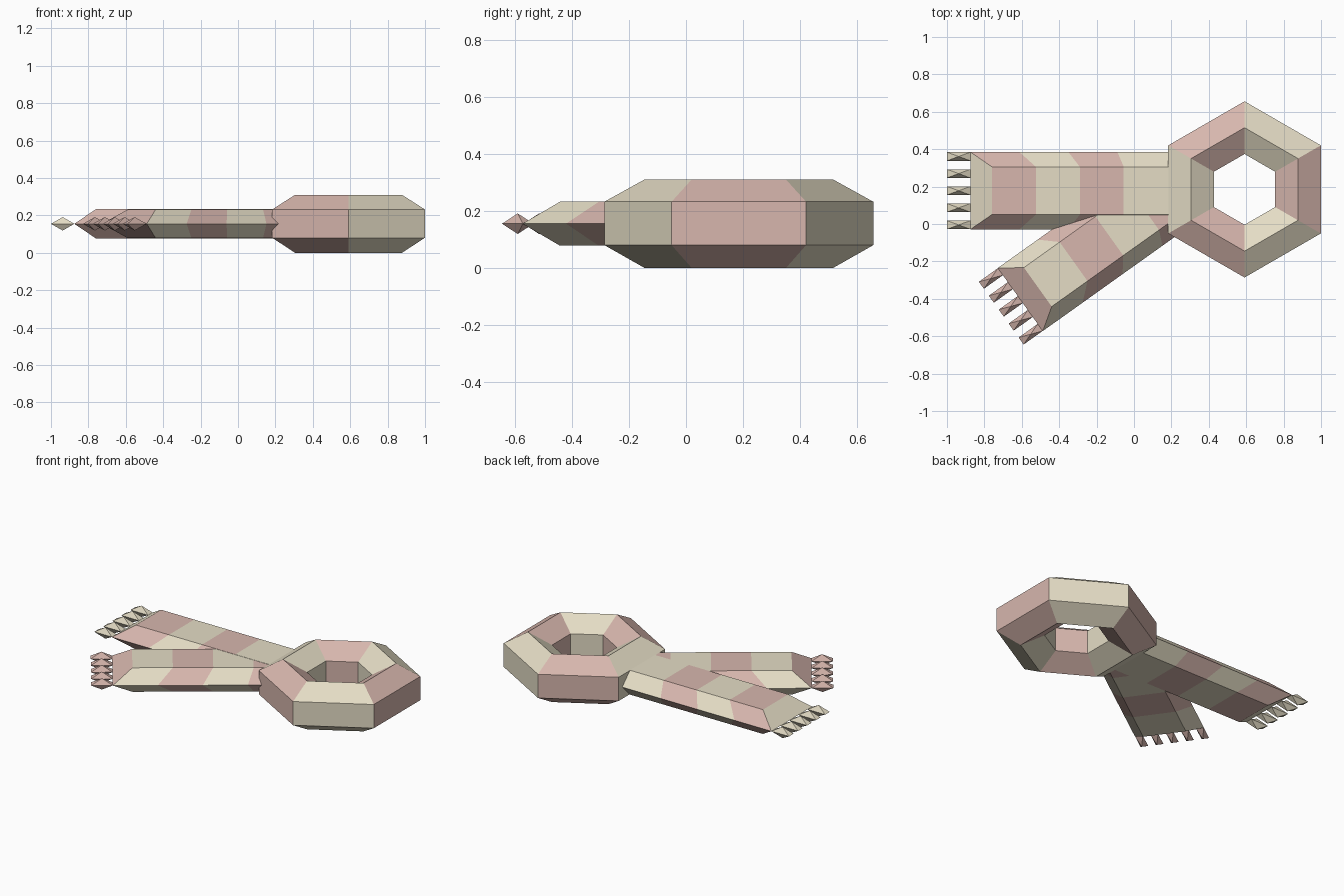
import bpy, bmesh, math
from mathutils import Matrix, Vector

if "Cube" in bpy.data.objects:
    bpy.data.objects.remove(bpy.data.objects["Cube"])

ZM = 0.155  # mid height of the scarf


def material(name, rgb):
    m = bpy.data.materials.new(name)
    m.diffuse_color = (*rgb, 1)
    m.use_nodes = True
    m.node_tree.nodes["Principled BSDF"].inputs["Base Color"].default_value = m.diffuse_color
    return m


MATS = [material("cream", (0.78, 0.72, 0.56)), material("dusty_pink", (0.68, 0.47, 0.42))]


def finish(bm, name, matrix=Matrix()):
    bmesh.ops.recalc_face_normals(bm, faces=bm.faces)
    me = bpy.data.meshes.new(name)
    bm.to_mesh(me)
    bm.free()
    for m in MATS:
        me.materials.append(m)
    ob = bpy.data.objects.new(name, me)
    ob.matrix_world = matrix
    bpy.context.collection.objects.link(ob)
    return ob


def face(bm, verts, mat):
    bm.faces.new(verts).material_index = mat


def neck_loop():
    # six-sided ring with six-sided section, alternating colours
    bm = bmesh.new()
    section = [(0.471, 0.08), (0.471, 0.232), (0.33, 0.31),
               (0.189, 0.232), (0.189, 0.08), (0.33, 0.0)]
    rings = []
    for i in range(6):
        a = math.radians(90 + 60 * i)
        rings.append([bm.verts.new((r * math.cos(a), r * math.sin(a), z)) for r, z in section])
    for i in range(6):
        a, b = rings[i], rings[(i + 1) % 6]
        for j in range(6):
            k = (j + 1) % 6
            face(bm, (a[j], b[j], b[k], a[k]), (i + 1) % 2)
    finish(bm, "neck_loop", Matrix.Translation((0.591, 0.185, 0)))


def tail(name, end, angle, end_mat, half_h, last):
    # local x runs from the fringed end towards the neck loop
    place = Matrix.Translation((*end, ZM)) @ Matrix.Rotation(math.radians(angle), 4, 'Z')
    bm = bmesh.new()
    rows = []
    for i in range(5):
        um, ut = 0.262 * i, 0.115 + 0.235 * i
        if i == 4:
            um = ut = last
        rows.append([bm.verts.new(p) for p in (
            (um, -0.207, 0), (ut, -0.128, half_h), (ut, 0.128, half_h),
            (um, 0.207, 0), (ut, 0.128, -half_h), (ut, -0.128, -half_h))])
    for i in range(4):
        a, b = rows[i], rows[i + 1]
        for j in range(6):
            k = (j + 1) % 6
            face(bm, (a[j], a[k], b[k], b[j]), (end_mat + 1 + i) % 2)
    e = rows[0]
    face(bm, e[:4], end_mat)
    face(bm, (e[3], e[4], e[5], e[0]), end_mat)
    face(bm, rows[-1], (end_mat + 4) % 2)
    finish(bm, name, place)

    # fringe: five double pyramids
    bm = bmesh.new()
    for i in range(-2, 3):
        y = i * 0.0915
        base = [bm.verts.new((x, y + s, 0)) for x, s in
                ((-0.125, -0.023), (0, -0.023), (0, 0.023), (-0.125, 0.023))]
        for z in (0.036, -0.036):
            tip = bm.verts.new((-0.0625, y, z))
            for j in range(4):
                face(bm, (base[j], base[(j + 1) % 4], tip), end_mat)
    finish(bm, name + "_fringe", place)


neck_loop()
tail("straight_tail", (-0.875, 0.178), 0, 0, 0.078, 1.08)
tail("angled_tail", (-0.608, -0.404), 35.5, 1, 0.077, 1.03)
